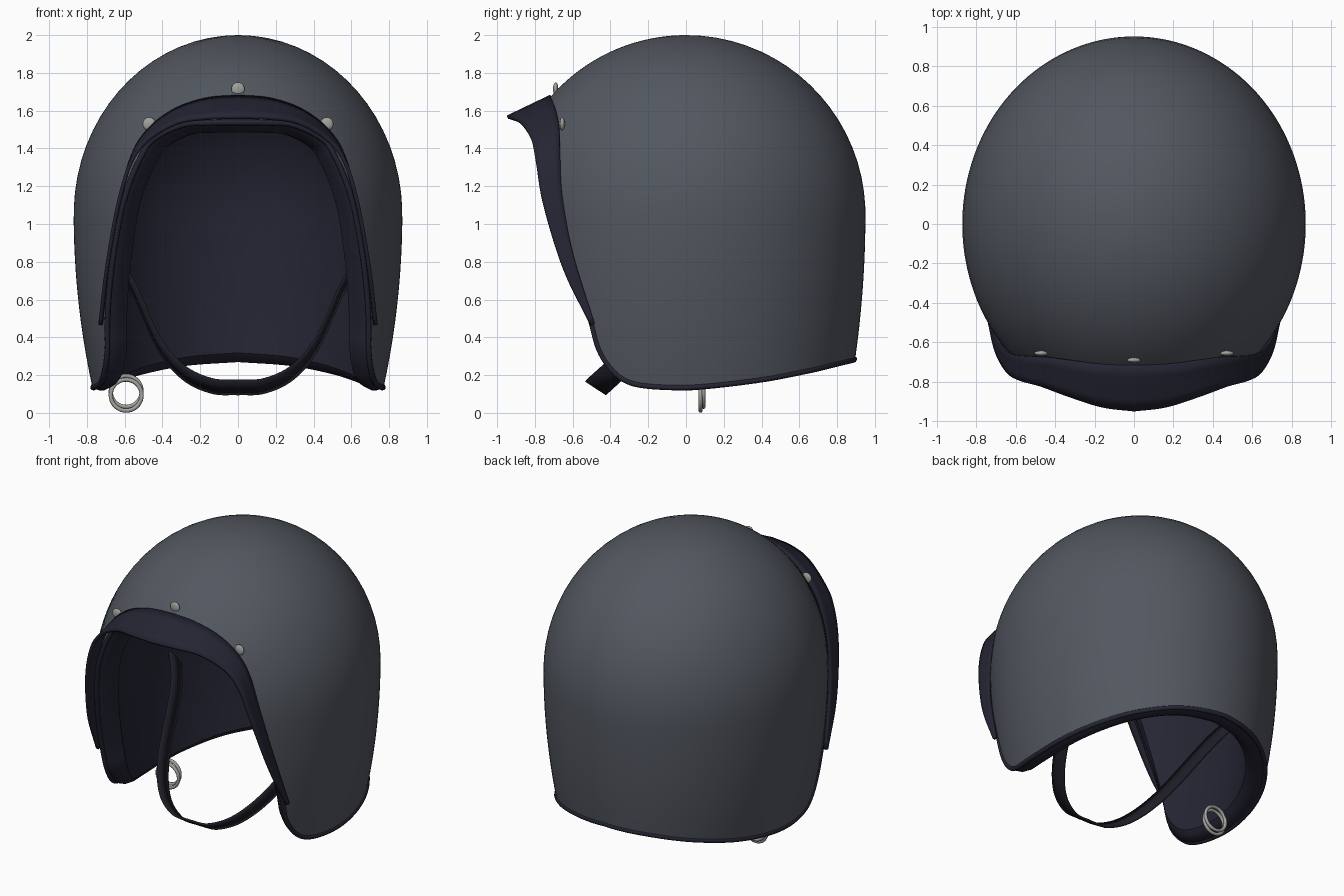
import bpy, bmesh, math
from mathutils import Vector
from math import sin, cos, pi, radians

if "Cube" in bpy.data.objects:
    bpy.data.objects.remove(bpy.data.objects["Cube"])

def material(name, rgb):
    m = bpy.data.materials.new(name)
    m.diffuse_color = (*rgb, 1)
    m.use_nodes = True
    m.node_tree.nodes["Principled BSDF"].inputs["Base Color"].default_value = m.diffuse_color
    return m

GREY = material("shell grey", (0.085, 0.095, 0.115))
NAVY = material("dark navy", (0.018, 0.018, 0.034))
BLACK = material("strap black", (0.012, 0.012, 0.02))
METAL = material("steel", (0.36, 0.36, 0.34))

def smooth(ob, angle=40):
    bpy.ops.object.select_all(action='DESELECT')
    ob.select_set(True)
    bpy.context.view_layer.objects.active = ob
    bpy.ops.object.shade_smooth_by_angle(angle=radians(angle))

def spline(pts, n=8):
    """Catmull-Rom curve through the points"""
    p = [Vector(q) for q in pts]
    p = [2 * p[0] - p[1]] + p + [2 * p[-1] - p[-2]]
    out = []
    for i in range(1, len(p) - 2):
        a, b, c, d = p[i - 1:i + 3]
        for j in range(n):
            t = j / n
            out.append(0.5 * (2 * b + (c - a) * t + (2 * a - 5 * b + 4 * c - d) * t * t
                              + (3 * b - a - 3 * c + d) * t ** 3))
    return out + [p[-2]]

def grid(name, rows, mat, closed=False, flip=False, thick=0):
    """Quad sheet through rows of points"""
    bm = bmesh.new()
    vs = [[bm.verts.new(p) for p in r] for r in rows]
    n = len(rows[0])
    for r in range(len(rows) - 1):
        for c in range(n if closed else n - 1):
            d = (c + 1) % n
            f = [vs[r][c], vs[r][d], vs[r + 1][d], vs[r + 1][c]]
            bm.faces.new(f[::-1] if flip else f)
    bmesh.ops.remove_doubles(bm, verts=bm.verts[:], dist=1e-5)
    me = bpy.data.meshes.new(name)
    bm.to_mesh(me)
    bm.free()
    me.materials.append(mat)
    ob = bpy.data.objects.new(name, me)
    bpy.context.collection.objects.link(ob)
    if thick:
        s = ob.modifiers.new("thickness", 'SOLIDIFY')
        s.thickness = thick
        s.offset = 0
    smooth(ob)
    return ob

# Helmet surface: half ellipsoid above z 1.05, gently tapering skirt below
ZC, H = 1.05, 0.95

def phi_of(z):
    return math.acos((z - ZC) / H) if z > ZC else pi / 2 + (ZC - z) / H

def surf(a, phi, k=1.0):
    if phi < pi / 2:
        z, rx, ry = ZC + H * k * cos(phi), 0.87 * sin(phi), 0.95 * sin(phi)
    else:
        d = (phi - pi / 2) * H
        z, rx, ry = ZC - d, 0.87 - 0.1 * (d / 0.92) ** 2, 0.95 - 0.055 * (d / 0.77) ** 2
    return Vector((k * rx * sin(a), -k * ry * cos(a), z))

# Cut line: (degrees from the front, height), mirrored to a closed loop
half = spline([(0, 1.54), (12, 1.538), (23.6, 1.525), (34.8, 1.45), (38.8, 1.36), (43.9, 1.15),
               (49.8, .85), (56.4, .5), (59.3, .33), (64.5, .215), (71.3, .155), (83.5, .135),
               (96.5, .14), (117, .175), (137, .222), (158, .265), (180, .285)])
edge = [(radians(p[0]), phi_of(p[1])) for p in half]
edge += [(2 * pi - a, f) for a, f in edge[-2:0:-1]]

# Outer shell
N = 28
grid("shell", [[surf(a, f * (1 - i / N)) for a, f in edge] for i in range(N + 1)], GREY, closed=True)

# Padded lining: rolled rim, then the inner dome
def rim(k, bulge, lift):
    row = []
    for a, f in edge:
        c = max(0, cos(a))
        row.append(surf(a, f - lift, k) + bulge * Vector((0, -c, c - 1)))
    return row

K = 0.84
rows = [rim(0.99, 0, 0), rim(0.96, .014, 0), rim(0.92, .016, 0), rim(0.87, .008, .012), rim(K, 0, .035)]
rows += [[surf(a, (f - .035) * (1 - i / N), K) for a, f in edge] for i in range(1, N + 1)]
grid("lining", rows, NAVY, closed=True, flip=True)

# Edge piping
cu = bpy.data.curves.new("edge_trim", 'CURVE')
cu.dimensions = '3D'
cu.bevel_depth = 0.015
cu.bevel_resolution = 2
sp = cu.splines.new('POLY')
sp.points.add(len(edge) - 1)
for p, (a, f) in zip(sp.points, edge):
    p.co = (*surf(a, f, 0.995), 1)
sp.use_cyclic_u = True
cu.materials.append(NAVY)
trim = bpy.data.objects.new("edge_trim", cu)
bpy.context.collection.objects.link(trim)
bpy.context.view_layer.objects.active = trim
trim.select_set(True)
bpy.ops.object.convert(target='MESH')
smooth(bpy.context.view_layer.objects.active, 60)

# Peak: strip from the shell out to a front lip, tapering down both sides
def mirrored(pts):
    return [Vector((-p.x, p.y, p.z)) for p in pts[:0:-1]] + pts

back = mirrored(spline([(0, -.715, 1.675), (.17, -.71, 1.66), (.33, -.69, 1.605), (.46, -.672, 1.51),
                        (.55, -.667, 1.38), (.62, -.655, 1.15), (.68, -.60, .85), (.725, -.485, .47)]))
lip = mirrored(spline([(0, -.945, 1.565), (.16, -.925, 1.56), (.32, -.875, 1.535), (.47, -.82, 1.45),
                       (.565, -.795, 1.33), (.635, -.755, 1.1), (.695, -.65, .76), (.73, -.505, .465)]))
grid("peak", [[b.lerp(l, t / 4) for b, l in zip(back, lip)] for t in range(5)],
     NAVY, flip=True, thick=0.02)

# Chin strap lying in a slanted plane
path = mirrored(spline([(x, -.475 + 1.1 * (z - .135), z) for x, z in
                        [(0, .135), (.14, .143), (.29, .215), (.42, .37), (.55, .655), (.63, .77), (.73, .86)]]))
w = Vector((0, -.055, .036))
grid("chin_strap", [[p - w for p in path], [p + w for p in path]], BLACK, thick=0.014)

# Peak snaps
for i, (x, y, z) in enumerate([(0, -.69, 1.715), (-.47, -.655, 1.53), (.47, -.655, 1.53)]):
    bpy.ops.mesh.primitive_uv_sphere_add(segments=20, ring_count=12, radius=0.035, location=(x, y, z))
    ob = bpy.context.object
    ob.name = f"snap_{i}"
    ob.scale = (1, 0.4, 1)
    ob.data.materials.append(METAL)
    smooth(ob, 60)

# Pair of strap rings
for i, (y, z) in enumerate([(.077, .094), (.092, .114)]):
    bpy.ops.mesh.primitive_torus_add(major_radius=0.082, minor_radius=0.011, major_segments=36,
                                     minor_segments=10, location=(-.592, y, z), rotation=(pi / 2, 0, 0))
    ob = bpy.context.object
    ob.name = f"strap_ring_{i}"
    ob.data.materials.append(METAL)
    smooth(ob, 60)
